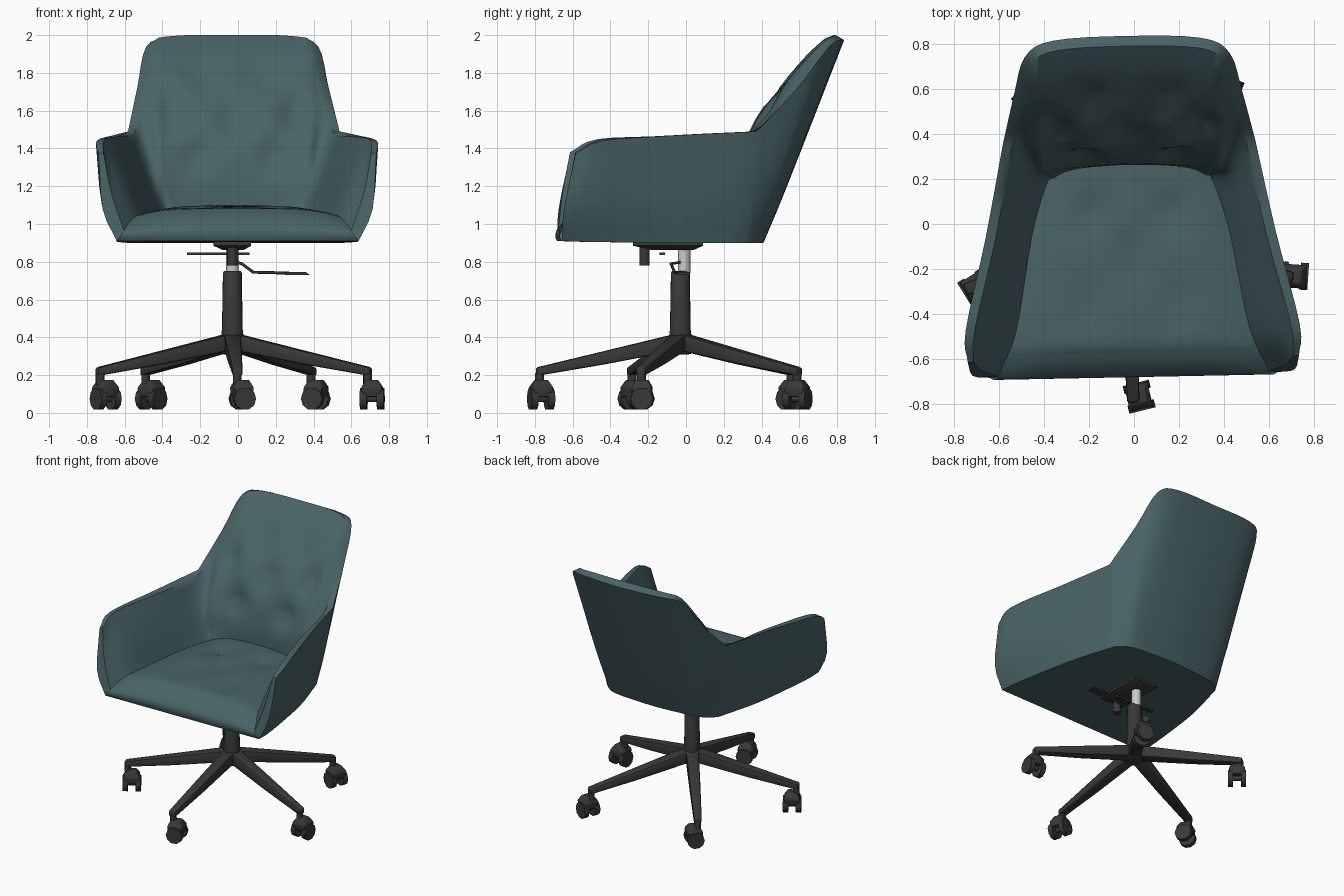
import bpy, bmesh, math
from mathutils import Vector, Matrix

if "Cube" in bpy.data.objects:
    bpy.data.objects.remove(bpy.data.objects["Cube"])


def material(name, rgb):
    m = bpy.data.materials.new(name)
    m.diffuse_color = (*rgb, 1)
    m.use_nodes = True
    m.node_tree.nodes["Principled BSDF"].inputs["Base Color"].default_value = m.diffuse_color
    return m


TEAL = material("teal_fabric", (0.065, 0.125, 0.135))
DARK = material("dark_plastic", (0.04, 0.04, 0.04))


def make(name, bm, mat=None, fix=True, angle=40, matrix=None):
    if fix:
        bmesh.ops.recalc_face_normals(bm, faces=bm.faces)
    me = bpy.data.meshes.new(name)
    bm.to_mesh(me)
    bm.free()
    ob = bpy.data.objects.new(name, me)
    bpy.context.collection.objects.link(ob)
    if mat:
        me.materials.append(mat)
    if matrix is not None:
        ob.matrix_world = matrix
    bpy.ops.object.select_all(action='DESELECT')
    ob.select_set(True)
    bpy.context.view_layer.objects.active = ob
    bpy.ops.object.shade_smooth_by_angle(angle=math.radians(angle))
    return ob


def spline(pts, n):
    """Catmull-Rom through points (n steps per span)."""
    p = [Vector(q) for q in pts]
    p = [2 * p[0] - p[1]] + p + [2 * p[-1] - p[-2]]
    out = []
    for a, b, c, d in zip(p, p[1:], p[2:], p[3:]):
        for k in range(n):
            t = k / n
            out.append(0.5 * (2 * b + (c - a) * t + (2 * a - 5 * b + 4 * c - d) * t * t
                              + (3 * b - a - 3 * c + d) * t ** 3))
    return out + [p[-2]]


def add_grid(bm, rows):
    vs = [[bm.verts.new(q) for q in r] for r in rows]
    for a, b in zip(vs, vs[1:]):
        for j in range(len(a) - 1):
            bm.faces.new((a[j], a[j + 1], b[j + 1], b[j]))
    return vs


def dimple(x, z, buttons, s):
    return sum(math.exp(-((x - a) ** 2 + (z - b) ** 2) / s ** 2) for a, b in buttons)


BODY = Matrix.Translation((-0.015, 0, 0)) @ Matrix.Rotation(0.02, 4, 'Z')

# Upholstered shell: outer bottom, mid, top, then inner top, mid, seat edge; arm front to back centre
half = [
    [(.64, -.67, .91), (.715, -.66, 1.08), (.735, -.60, 1.37), (.71, -.60, 1.38), (.67, -.64, 1.17), (.60, -.665, .96)],
    [(.63, -.50, .905), (.71, -.50, 1.12), (.742, -.46, 1.44), (.70, -.45, 1.45), (.60, -.47, 1.25), (.52, -.48, 1.045)],
    [(.56, -.05, .90), (.61, -.05, 1.12), (.645, -.05, 1.47), (.60, -.05, 1.465), (.51, -.05, 1.25), (.44, -.05, 1.06)],
    [(.46, .31, .90), (.515, .33, 1.15), (.56, .365, 1.49), (.525, .335, 1.485), (.44, .28, 1.28), (.37, .18, 1.06)],
    [(.40, .36, .90), (.46, .44, 1.2), (.507, .58, 1.72), (.475, .54, 1.725), (.40, .38, 1.42), (.33, .21, 1.06)],
    [(.33, .385, .90), (.40, .49, 1.2), (.455, .75, 1.94), (.425, .71, 1.95), (.33, .43, 1.50), (.27, .24, 1.07)],
    [(.20, .40, .90), (.25, .52, 1.2), (.33, .82, 1.975), (.32, .775, 1.995), (.2, .44, 1.55), (.18, .255, 1.08)],
    [(0, .41, .90), (0, .535, 1.2), (0, .835, 1.97), (0, .79, 2.0), (0, .45, 1.55), (0, .265, 1.08)],
]
full = half + [[(-x, y, z) for x, y, z in s] for s in half[-2::-1]]
columns = []
for c in range(6):
    pts = [s[c] for s in full]
    if c < 3:      # hard crease outside between arm and back panel
        columns.append(spline(pts[:4], 4)[:-1] + spline(pts[3:12], 4)[:-1] + spline(pts[11:], 4))
    else:          # soft corner inside
        columns.append(spline(pts, 4))
back_buttons = [(-.2, 1.36), (.2, 1.36), (0, 1.56), (-.32, 1.6), (.32, 1.6), (-.17, 1.77), (.17, 1.77)]
rows = []
for st in zip(*columns):
    outer, inner = spline(st[:3], 3), spline(st[3:], 7)
    for k, q in enumerate(inner):
        w = math.sin(math.pi * k / 14) ** 0.6 if 0 < k < 14 else 0
        side = min(1, max(0, (0.52 - abs(q.x)) / 0.12)) * min(1, max(0, (q.y - .2) / .1))
        q.y -= w * side * 0.075 * (1 - 0.9 * dimple(q.x, q.z, back_buttons, .075))
    rows.append(outer + inner)
bm = bmesh.new()
vs = add_grid(bm, rows)
bm.faces.new([r[0] for r in vs])
bm.faces.new(vs[0])
bm.faces.new(vs[-1])
make("shell", bm, TEAL, matrix=BODY)

# Seat cushion: (half width, y, z) from lower front lip to the back
profile = [(.64, -.67, .91), (.62, -.68, .935), (.602, -.665, .965), (.565, -.58, 1.02), (.525, -.48, 1.047),
           (.445, -.05, 1.06), (.38, .18, 1.06), (.36, .30, 1.06)]
seat_buttons = [(-.2, -.35), (.2, -.35), (0, -.15), (-.18, .05), (.18, .05)]
rows = []
for hw, y, z in spline(profile, 4):
    crown = 0.04 * min(1, max(0, (z - .91) / .09))
    row = []
    for k in range(21):
        u = k / 10 - 1
        x = hw * u
        row.append((x, y, z + crown * (1 - u ** 4) * (1 - .7 * dimple(x, y, seat_buttons, .08))))
    rows.append(row)
bm = bmesh.new()
add_grid(bm, rows)
make("seat", bm, TEAL, fix=False, matrix=BODY)

CX, CY = -0.03, -0.03


def turned(name, prof, mat=None, centre=(CX, CY), n=20):
    """Solid of revolution from (radius, z) points."""
    bm = bmesh.new()
    rings = [[bm.verts.new((centre[0] + r * math.cos(2 * math.pi * k / n),
                            centre[1] + r * math.sin(2 * math.pi * k / n), z)) for k in range(n)]
             for r, z in prof]
    for a, b in zip(rings, rings[1:]):
        for k in range(n):
            bm.faces.new((a[k], a[(k + 1) % n], b[(k + 1) % n], b[k]))
    bm.faces.new(rings[0])
    bm.faces.new(rings[-1])
    return make(name, bm, mat)


def loft(name, sections, mat, matrix=None, bevel=0.0):
    """Box-like loft; each section is four corner points."""
    bm = bmesh.new()
    r = [[bm.verts.new(q) for q in s] for s in sections]
    for a, b in zip(r, r[1:]):
        for k in range(4):
            bm.faces.new((a[k], a[(k + 1) % 4], b[(k + 1) % 4], b[k]))
    bm.faces.new(r[0])
    bm.faces.new(r[-1])
    if bevel:
        bmesh.ops.recalc_face_normals(bm, faces=bm.faces)
        bmesh.ops.bevel(bm, geom=list(bm.edges), offset=bevel, segments=2, profile=.5, affect='EDGES')
    return make(name, bm, mat, matrix=matrix)


def rect_z(x0, x1, y0, y1, z):
    return [(x0, y0, z), (x1, y0, z), (x1, y1, z), (x0, y1, z)]


def rect_x(x, w, z0, z1):
    return [(x, -w, z0), (x, w, z0), (x, w, z1), (x, -w, z1)]


# Column, gas piston and tilt mechanism
turned("column", [(.045, .31), (.062, .315), (.066, .36), (.055, .44), (.05, .74), (.045, .75)], DARK)
turned("gas_piston", [(.033, .74), (.033, .88)], None, (CX, -.01))
loft("mount_plate", [rect_z(-.08, .03, -.18, .04, .862), rect_z(-.13, .07, -.28, .09, .885),
                     rect_z(-.13, .07, -.28, .09, .905)], DARK)
turned("tension_knob", [(.027, .78), (.027, .88)], DARK, (CX, -.22), 12)
loft("tilt_bar", [rect_z(-.27, .06, -.14, -.11, .835), rect_z(-.27, .06, -.14, -.11, .848)], DARK)

# Height lever: bent rod with a flat paddle
cu = bpy.data.curves.new("height_lever", 'CURVE')
cu.dimensions = '3D'
cu.bevel_depth = 0.008
cu.bevel_resolution = 1
cu.use_fill_caps = True
sp = cu.splines.new('POLY')
path = [(-.02, -.01, .80), (.02, -.08, .79), (.08, -.06, .745), (.27, -.02, .74)]
sp.points.add(len(path) - 1)
for p, q in zip(sp.points, path):
    p.co = (*q, 1)
lever = bpy.data.objects.new("height_lever", cu)
cu.materials.append(DARK)
bpy.context.collection.objects.link(lever)
loft("lever_paddle", [rect_z(.25, .38, -.045, .02, .73), rect_z(.25, .36, -.045, .02, .745)], DARK)

# Five legs, each with a twin-wheel castor
for k in range(5):
    turn = Matrix.Rotation(math.radians(-88 + 72 * k), 4, 'Z')
    spot = Matrix.Translation((CX, CY, 0)) @ turn
    loft(f"leg_{k + 1}", [rect_x(.02, .045, .33, .42), rect_x(.40, .037, .257, .328),
                          rect_x(.765, .027, .195, .24)], DARK, spot, .012)
    stem = turned(f"castor_stem_{k + 1}", [(.024, .13), (.024, .21)], DARK, (.745, 0), 10)
    stem.matrix_world = spot
    # Castors all trail slightly to the right
    place = Matrix.Translation((-.003, -.025, 0)) @ turn @ Matrix.Translation((.742, 0, .075)) \
        @ Matrix.Rotation(math.radians(12), 4, 'Z')
    loft(f"castor_hood_{k + 1}", [rect_z(-.05, .05, -.05, .05, .01), rect_z(-.055, .055, -.055, .05, .06),
                                  rect_z(-.03, .03, -.035, .03, .10)], DARK, place, .006)
    for side, x in (("inner", -.045), ("outer", .045)):
        bm = bmesh.new()
        bmesh.ops.create_cone(bm, cap_ends=True, segments=10, radius1=.06, radius2=.06, depth=.036,
                              matrix=Matrix.Translation((x, 0, 0)) @ Matrix.Rotation(math.pi / 2, 4, 'Y'))
        make(f"castor_wheel_{side}_{k + 1}", bm, DARK, matrix=place)
    axle = bmesh.new()
    bmesh.ops.create_cone(axle, cap_ends=True, segments=10, radius1=.018, radius2=.018, depth=.07,
                          matrix=Matrix.Rotation(math.pi / 2, 4, 'Y'))
    make(f"castor_axle_{k + 1}", axle, DARK, matrix=place)
